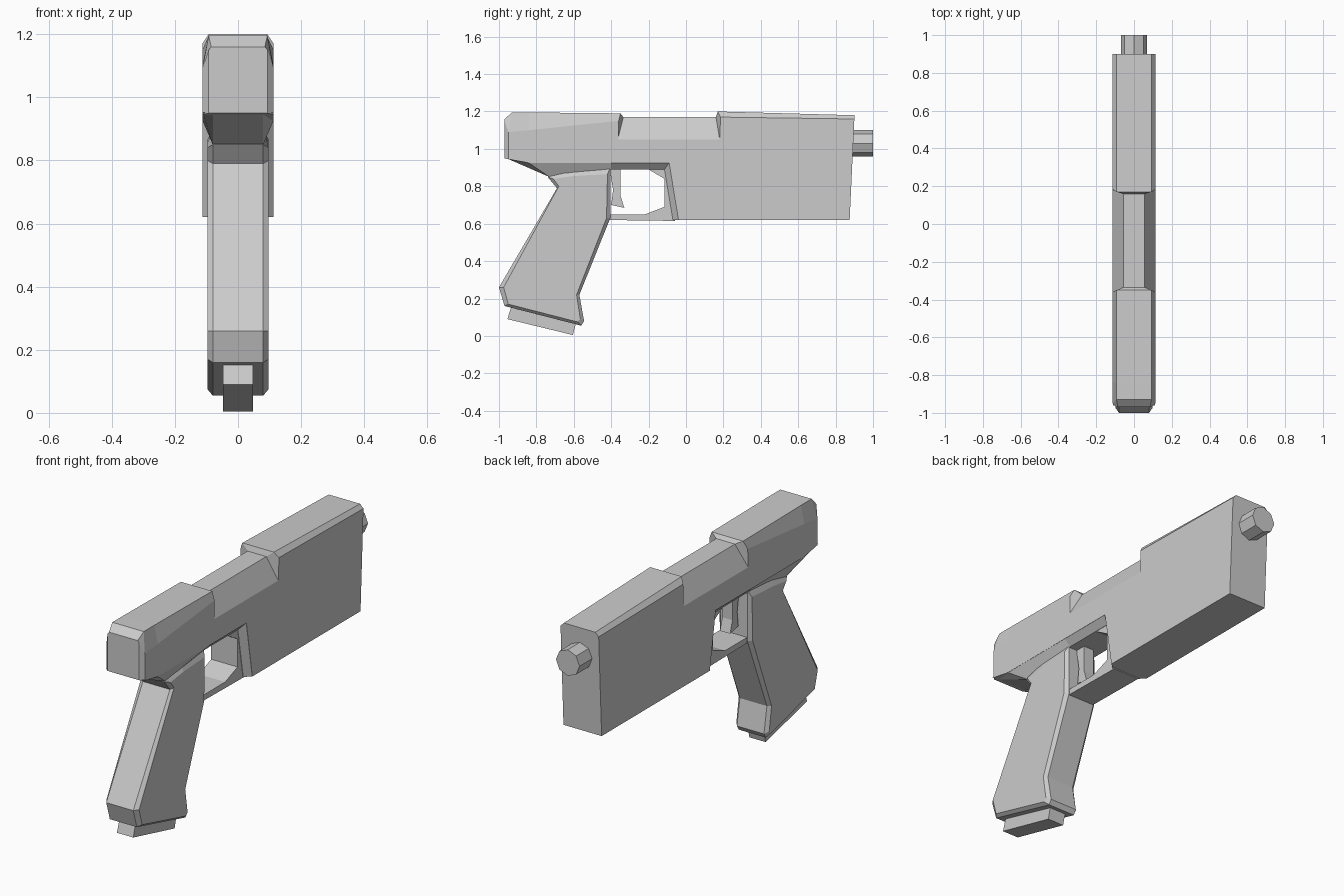
import bpy, bmesh, math

default_cube = bpy.data.objects.get("Cube")
if default_cube:
    bpy.data.objects.remove(default_cube, do_unlink=True)

# One flat grey for everything
grey = bpy.data.materials.new("plain_grey")
grey.use_nodes = True
grey.diffuse_color = (0.6, 0.6, 0.6, 1)
grey.node_tree.nodes["Principled BSDF"].inputs["Base Color"].default_value = grey.diffuse_color


def finish(name, bm):
    """Turn a bmesh into a flat shaded object with outward normals."""
    bmesh.ops.recalc_face_normals(bm, faces=bm.faces)
    mesh = bpy.data.meshes.new(name)
    bm.to_mesh(mesh)
    bm.free()
    mesh.materials.append(grey)
    part = bpy.data.objects.new(name, mesh)
    bpy.context.collection.objects.link(part)
    return part


def loft(name, rings):
    """Skin a row of closed rings and cap both ends."""
    bm = bmesh.new()
    rows = [[bm.verts.new(point) for point in ring] for ring in rings]
    for near, far in zip(rows, rows[1:]):
        for i in range(len(near)):
            j = (i + 1) % len(near)
            bm.faces.new((near[i], near[j], far[j], far[i]))
    bm.faces.new(rows[0])
    bm.faces.new(rows[-1])
    return finish(name, bm)


def side_ring(outline, x):
    return [(x, y, z) for y, z in outline]


def plate(name, outline, half_width):
    """Side outline extruded evenly across the width."""
    return loft(name, [side_ring(outline, x) for x in (-half_width, half_width)])


def bevelled_plate(name, rim, rim_width, panel, panel_width):
    """Side outline whose edges slope out to a wider side panel."""
    return loft(name, [side_ring(panel, -panel_width), side_ring(rim, -rim_width),
                       side_ring(rim, rim_width), side_ring(panel, panel_width)])


def body_section(width, bottom, shoulder, top_width, top):
    """Mirrored cross-section; each level is a (y, z) pair."""
    half = [(width, *bottom), (width, *shoulder), (top_width, *top)]
    return half + [(-x, y, z) for x, y, z in reversed(half)]


# Upper body: rear block, open recess, then the deep front block
side, edge, core = 0.113, 0.093, 0.055
loft("upper_body", [
    body_section(edge, (-0.97, 0.95), (-0.97, 1.15), 0.085, (-0.97, 1.16)),
    body_section(side, (-0.95, 0.945), (-0.95, 1.09), edge, (-0.93, 1.195)),
    body_section(side, (-0.84, 0.925), (-0.84, 1.1), edge, (-0.84, 1.195)),
    body_section(side, (-0.37, 0.925), (-0.36, 1.15), edge, (-0.35, 1.19)),
    body_section(side, (-0.36, 0.925), (-0.365, 1.05), core, (-0.335, 1.17)),
    body_section(side, (-0.09, 0.925), (-0.09, 1.05), core, (-0.09, 1.17)),
    body_section(side, (-0.04, 0.62), (-0.04, 1.05), core, (-0.04, 1.17)),
    body_section(side, (0.16, 0.62), (0.18, 1.05), core, (0.16, 1.17)),
    body_section(side, (0.18, 0.62), (0.185, 1.17), edge, (0.17, 1.2)),
    body_section(side, (0.875, 0.62), (0.9, 1.16), edge, (0.9, 1.18)),
])

# Sloped underside that narrows towards the grip and the guard
bevelled_plate(
    "lower_frame",
    [(-0.96, 0.95), (-0.73, 0.85), (-0.4, 0.89), (-0.115, 0.89),
     (-0.07, 0.62), (0, 0.62), (0, 0.95)], 0.08,
    [(-0.96, 0.952), (-0.84, 0.925), (-0.4, 0.925), (-0.09, 0.925),
     (-0.04, 0.62), (0.01, 0.62), (0.01, 0.95)], 0.112)

# Grip with bevelled edges
bevelled_plate(
    "grip",
    [(-0.74, 0.85), (-0.69, 0.79), (-1, 0.26), (-0.97, 0.16), (-0.56, 0.055),
     (-0.545, 0.08), (-0.57, 0.22), (-0.405, 0.63), (-0.405, 0.9), (-0.6, 0.9)], 0.08,
    [(-0.71, 0.84), (-0.68, 0.8), (-0.975, 0.26), (-0.95, 0.17), (-0.58, 0.075),
     (-0.565, 0.09), (-0.585, 0.22), (-0.425, 0.63), (-0.42, 0.865), (-0.6, 0.855)], 0.097)

# Base plug under the grip
plate("grip_base", [(-0.93, 0.17), (-0.955, 0.09), (-0.605, 0.005), (-0.58, 0.1)], 0.048)

# Guard loop, open towards the grip
plate("trigger_guard",
      [(-0.42, 0.65), (-0.22, 0.65), (-0.115, 0.69), (-0.115, 0.84), (-0.2, 0.89),
       (-0.42, 0.89), (-0.42, 0.93), (-0.03, 0.93), (-0.06, 0.615), (-0.42, 0.62)], 0.078)

plate("trigger", [(-0.41, 0.9), (-0.39, 0.78), (-0.4, 0.7), (-0.33, 0.685),
                  (-0.35, 0.75), (-0.35, 0.9)], 0.03)

# Eight-sided barrel tip
radius, sides = 0.07, 8
turns = [math.tau * i / sides for i in range(sides)]
loft("barrel_tip", [[(radius * math.sin(a), y, 1.03 + radius * math.cos(a)) for a in turns]
                    for y in (0.88, 1)])
